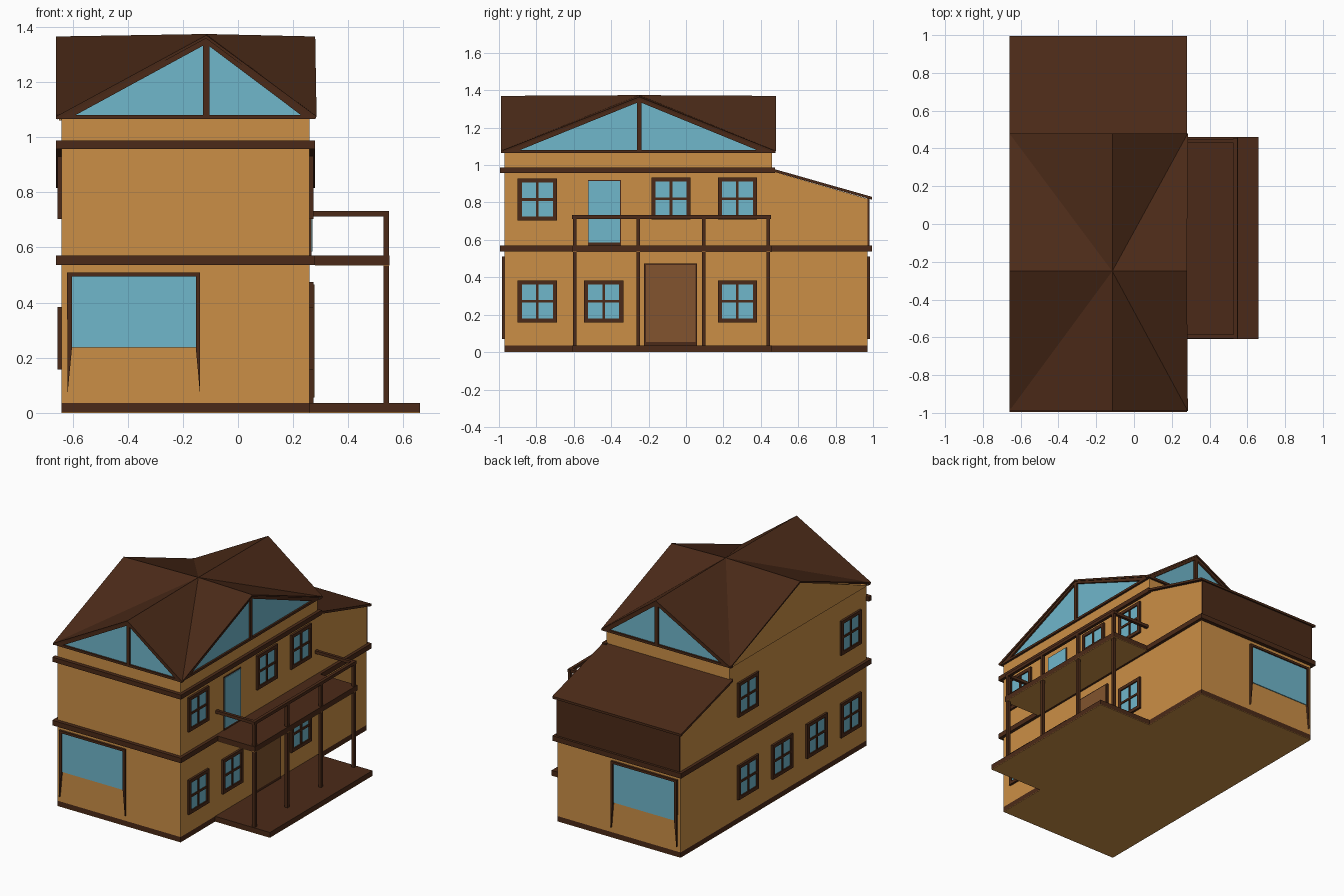
import bpy, bmesh

if "Cube" in bpy.data.objects:
    bpy.data.objects.remove(bpy.data.objects["Cube"])


def material(name, rgb):
    m = bpy.data.materials.new(name)
    m.diffuse_color = [((c / 255 + 0.055) / 1.055) ** 2.4 for c in rgb] + [1]
    m.use_nodes = True
    m.node_tree.nodes["Principled BSDF"].inputs["Base Color"].default_value = m.diffuse_color
    return m


WALL = material("ochre_wall", (203, 143, 70))
WOOD = material("dark_wood", (75, 42, 24))
GLASS = material("blue_glass", (112, 183, 203))
DOOR = material("door_wood", (130, 84, 46))


def mesh_object(name, bm, mat):
    bmesh.ops.recalc_face_normals(bm, faces=bm.faces)
    me = bpy.data.meshes.new(name)
    bm.to_mesh(me)
    bm.free()
    me.materials.append(mat)
    ob = bpy.data.objects.new(name, me)
    bpy.context.collection.objects.link(ob)
    return ob


def prism(name, axis, pts, a, b, mat):
    """Extrude a 2D profile from a to b along x (profile y,z) or y (profile x,z)."""
    place = (lambda t, p, q: (t, p, q)) if axis == "x" else (lambda t, p, q: (p, t, q))
    bm = bmesh.new()
    rings = [[bm.verts.new(place(t, p, q)) for p, q in pts] for t in (a, b)]
    n = len(pts)
    for r in rings:
        bm.faces.new(r)
    for i in range(n):
        j = (i + 1) % n
        bm.faces.new((rings[0][i], rings[0][j], rings[1][j], rings[1][i]))
    return mesh_object(name, bm, mat)


def box(name, x, y, z, mat):
    return prism(name, "x", [(y[0], z[0]), (y[1], z[0]), (y[1], z[1]), (y[0], z[1])],
                 x[0], x[1], mat)


# Walls: long ground floor, shorter upper floor, lean-to at the back
box("ground_floor_walls", (-.64, .26), (-.97, .97), (.035, .55), WALL)
box("upper_floor_walls", (-.64, .26), (-.97, .46), (.55, 1.07), WALL)
prism("lean_to_walls", "x", [(.45, .55), (.97, .55), (.97, .82), (.45, .97)], -.64, .26, WALL)
box("lean_to_back_cladding", (-.64, .26), (.97, .98), (.56, .825), WOOD)
prism("lean_to_roof", "x", [(.45, .985), (.995, .83), (.995, .815), (.45, .97)], -.66, .28, WOOD)

# Floor slabs, decks and their ochre undersides
box("base_slab", (-.64, .26), (-.97, .97), (.003, .035), WOOD)
box("porch_deck", (.26, .66), (-.61, .46), (.003, .035), WOOD)
box("base_underside", (-.64, .26), (-.97, .97), (0, .003), WALL)
box("porch_underside", (.26, .66), (-.61, .46), (0, .003), WALL)
box("middle_band", (-.66, .28), (-.995, .995), (.537, .57), WOOD)
box("balcony_deck", (.27, .55), (-.61, .46), (.537, .57), WOOD)
box("balcony_underside", (.28, .55), (-.61, .46), (.534, .537), WALL)

# Upper band on the front and right sides
box("upper_band_front", (-.66, .28), (-.995, -.965), (.957, .987), WOOD)
box("upper_band_right", (.25, .28), (-.995, .475), (.957, .987), WOOD)

# Balcony posts and rails
for i, y in enumerate((-.595, -.255, .095, .44)):
    box(f"balcony_post_{i}", (.527, .547), (y - .01, y + .01), (.035, .72), WOOD)
box("balcony_rail_front", (.527, .547), (-.61, .455), (.712, .732), WOOD)
for i, y in enumerate((-.595, .44)):
    box(f"balcony_rail_end_{i}", (.26, .547), (y - .01, y + .01), (.712, .732), WOOD)


def cross_window(name, side, y, z, w=.105, h=.113, t=.022):
    """Four-pane window on the right (side=1) or left (side=-1) wall."""
    x0 = .26 if side > 0 else -.64

    def bar(part, ya, yb, za, zb, depth, mat):
        box(f"{name}_{part}", (x0, x0 + side * depth), (y + ya, y + yb), (z + za, z + zb), mat)
    bar("glass", -w + .01, w - .01, -h + .01, h - .01, .006, GLASS)
    for s in (-1, 1):
        bar(f"stile_{s}", *sorted((s * w, s * (w - t))), -h, h, .014, WOOD)
        bar(f"rail_{s}", -w, w, *sorted((s * h, s * (h - t))), .014, WOOD)
    bar("mullion", -.007, .007, -h, h, .012, WOOD)
    bar("transom", -w, w, -.007, .007, .012, WOOD)


LOW, HIGH = .271, .816
right = [(-.795, LOW), (-.44, LOW), (.275, LOW), (-.795, HIGH), (-.08, HIGH + .005), (.275, HIGH + .005)]
left = [(-.795, LOW), (-.44, LOW), (-.08, LOW), (.275, LOW), (-.795, HIGH), (.275, HIGH)]
for i, (y, z) in enumerate(right):
    cross_window(f"right_window_{i}", 1, y, z)
for i, (y, z) in enumerate(left):
    cross_window(f"left_window_{i}", -1, y, z)

# Doors on the right side
box("front_door_frame", (.26, .273), (-.225, .06), (.035, .475), WOOD)
box("front_door", (.26, .277), (-.215, .05), (.055, .465), DOOR)
box("balcony_door_frame", (.26, .266), (-.525, -.348), (.57, .92), WOOD)
box("balcony_door_glass", (.26, .27), (-.521, -.352), (.585, .915), GLASS)

# Picture windows, front and back, with side trims tapering downwards
for side, y in (("front", -.97), ("back", .97)):
    s = -1 if y < 0 else 1
    prism(f"{side}_picture_glass", "y", [(-.61, .237), (-.15, .237), (-.15, .5), (-.61, .5)],
          y, y + s * .006, GLASS)
    prism(f"{side}_picture_head", "y", [(-.62, .495), (-.138, .495), (-.138, .51), (-.62, .51)],
          y, y + s * .014, WOOD)
    prism(f"{side}_picture_trim_left", "y", [(-.62, .51), (-.602, .51), (-.602, .237), (-.618, .07)],
          y, y + s * .014, WOOD)
    prism(f"{side}_picture_trim_right", "y", [(-.138, .51), (-.153, .51), (-.153, .237), (-.138, .07)],
          y, y + s * .014, WOOD)

# Cross-gabled roof: a fan of corners and gable peaks around the centre
CX, CY, EAVE, PEAK = -.115, -.25, 1.075, 1.37
rim = [(-.66, -.99, EAVE), (CX, -.99, PEAK), (.285, -.99, EAVE), (.28, CY, PEAK - .005),
       (.285, .48, EAVE), (CX, .48, PEAK), (-.66, .48, EAVE), (-.66, CY, PEAK - .005)]
bm = bmesh.new()
centre = bm.verts.new((CX, CY, PEAK + .004))
ring = [bm.verts.new(p) for p in rim]
for i in range(8):
    bm.faces.new((centre, ring[i], ring[(i + 1) % 8]))
roof = mesh_object("main_roof", bm, WOOD)
if roof.data.polygons[0].normal.z < 0:
    roof.data.flip_normals()
mod = roof.modifiers.new("thickness", "SOLIDIFY")
mod.thickness = .012
mod.offset = -1


def gable(name, axis, lo, mid, hi, wall, out):
    """Glazed gable: glass triangle, sill, centre post and two sloping boards."""
    prism(name + "_glass", axis, [(lo, 1.07), (hi, 1.07), (mid, 1.355)], wall - out * .01, wall, GLASS)
    edge = wall + out * .012
    prism(name + "_sill", axis, [(lo, 1.065), (hi, 1.065), (hi, 1.08), (lo, 1.08)], wall - out * .01, edge, WOOD)
    prism(name + "_post", axis, [(mid - .012, 1.07), (mid + .012, 1.07), (mid + .012, 1.345), (mid - .012, 1.345)],
          wall, edge, WOOD)
    for i, end in enumerate((lo, hi)):
        inner = end + (mid - end) * .09
        prism(f"{name}_board_{i}", axis, [(end, 1.068), (inner, 1.068), (mid, 1.338), (mid, 1.362)],
              wall, edge, WOOD)


gable("front_gable", "y", -.66, CX, .28, -.972, -1)
gable("back_gable", "y", -.66, CX, .28, .462, 1)
gable("right_gable", "x", -.985, CY, .475, .262, 1)
prism("left_gable_wall", "x", [(-.97, 1.06), (.46, 1.06), (CY, 1.355)], -.65, -.64, WALL)
